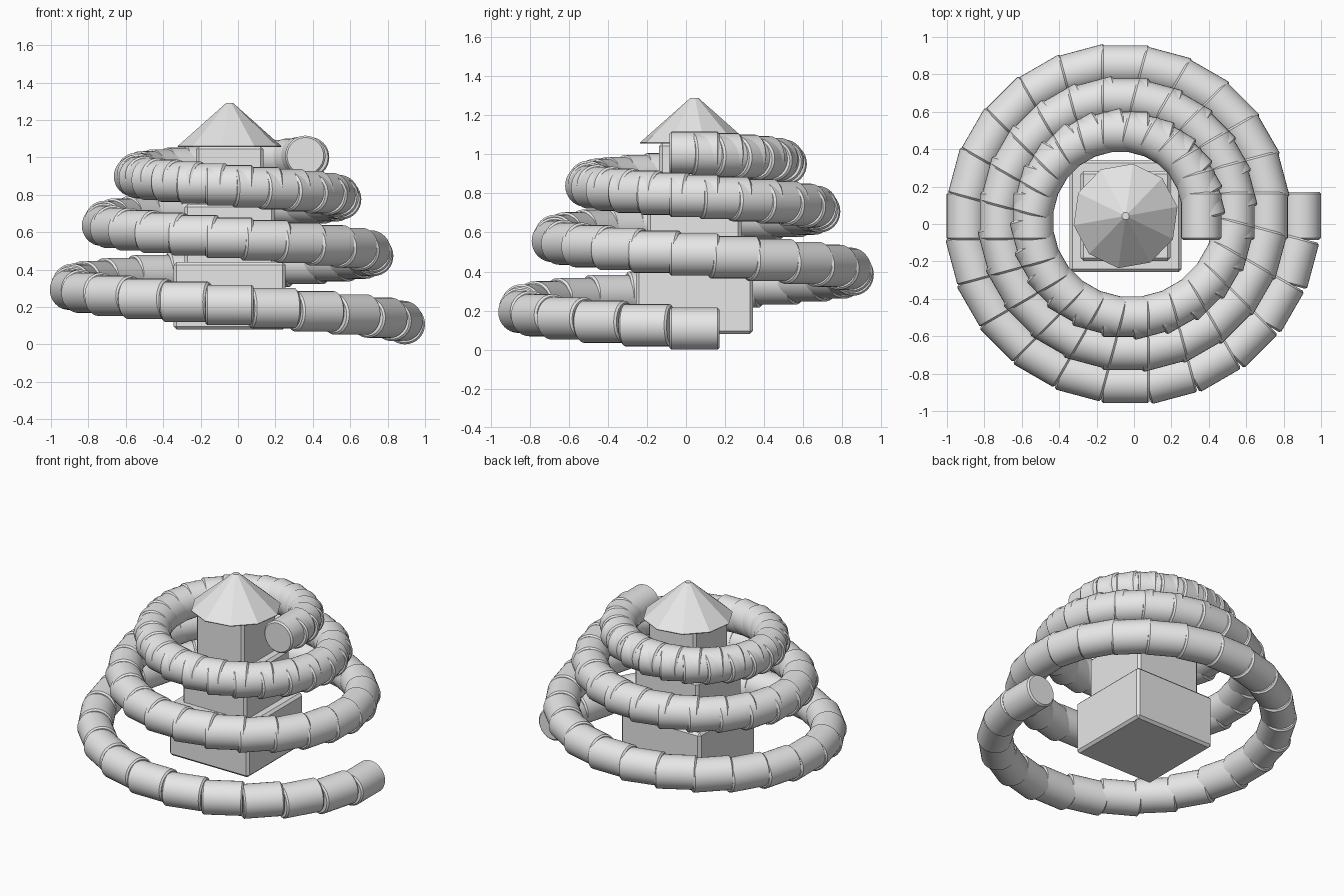
import bpy, bmesh, math
from mathutils import Matrix, Vector

cube = bpy.data.objects.get("Cube")
if cube:
    bpy.data.objects.remove(cube, do_unlink=True)

# One plain grey for the whole model
grey = bpy.data.materials.new("plain_grey")
grey.use_nodes = True
GREY = (0.8, 0.8, 0.8, 1)
grey.diffuse_color = GREY
grey.node_tree.nodes["Principled BSDF"].inputs["Base Color"].default_value = GREY

AXIS = Vector((-0.045, 0.043, 0))   # shared axis of the tower and the spiral


def to_mesh(bm, name, smooth=False):
    mesh = bpy.data.meshes.new(name)
    if smooth:
        for f in bm.faces:
            f.smooth = True
    bm.to_mesh(mesh)
    bm.free()
    if smooth:
        mesh.set_sharp_from_angle(angle=math.radians(30))
    mesh.materials.append(grey)
    return mesh


def add(name, mesh, loc, turn=0):
    ob = bpy.data.objects.new(name, mesh)
    ob.location = loc
    ob.rotation_euler.z = turn
    bpy.context.collection.objects.link(ob)
    return ob


def chamfer(bm, edges, width):
    bmesh.ops.bevel(bm, geom=edges, offset=width, segments=1,
                    affect='EDGES', clamp_overlap=True)


# Tower: three stacked chamfered blocks
def tower_block(name, half, bottom, top):
    bm = bmesh.new()
    bmesh.ops.create_cube(bm, size=1)
    bmesh.ops.scale(bm, vec=(2 * half, 2 * half, top - bottom), verts=bm.verts)
    chamfer(bm, bm.edges[:], 0.016)
    add(name, to_mesh(bm, name), AXIS + Vector((0, 0, (bottom + top) / 2)))


tower_block("tower_base", 0.30, 0.08, 0.44)
tower_block("tower_middle", 0.24, 0.42, 0.75)
tower_block("tower_top", 0.18, 0.73, 1.06)

# Roof: ten-sided cone with a blunt tip and a thin rim
bm = bmesh.new()
bmesh.ops.create_cone(bm, cap_ends=True, segments=10, radius1=0.288,
                      radius2=0.02, depth=0.235)
rim = [e for e in bm.edges if all(v.co.z < 0 for v in e.verts)]
chamfer(bm, rim, 0.008)
add("tower_roof", to_mesh(bm, "tower_roof"),
    AXIS + Vector((0, 0, 1.172)), math.radians(-8))

# Spiral: one short level tube, repeated along three shrinking turns
TUBE_R, TUBE_LEN = 0.108, 0.255
bm = bmesh.new()
bmesh.ops.create_cone(bm, cap_ends=True, segments=32, radius1=TUBE_R,
                      radius2=TUBE_R, depth=TUBE_LEN,
                      matrix=Matrix.Rotation(math.pi / 2, 4, 'X'))
ends = [e for e in bm.edges if abs(e.verts[0].co.y - e.verts[1].co.y) < 0.01]
chamfer(bm, ends, 0.01)
tube = to_mesh(bm, "spiral_tube", smooth=True)

STEPS = 72
WIDE, NARROW, RISE = 0.937, 0.405, 0.9
for i in range(STEPS + 1):
    t = i / STEPS
    angle = -t * 3 * math.tau
    radius = WIDE + (NARROW - WIDE) * t
    # Height climbs in proportion to the distance travelled
    travel = (WIDE * t + (NARROW - WIDE) * t * t / 2) / ((WIDE + NARROW) / 2)
    loc = AXIS + Vector((radius * math.cos(angle), radius * math.sin(angle),
                         TUBE_R + RISE * travel))
    add(f"spiral_tube_{i + 1}", tube, loc, angle)
